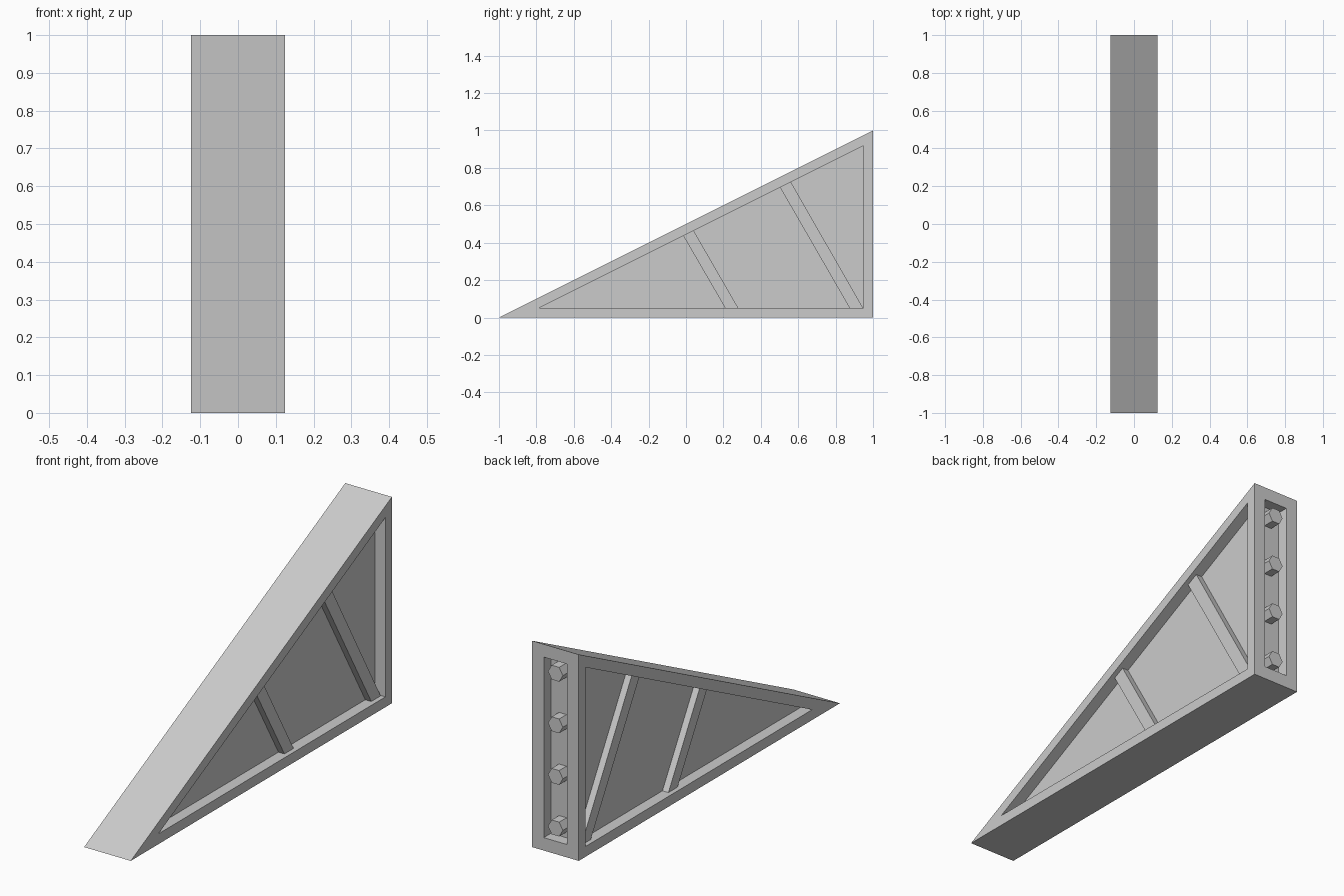
import bpy, bmesh, math
from mathutils import Vector

cube = bpy.data.objects.get("Cube")
if cube:
    bpy.data.objects.remove(cube, do_unlink=True)

HALF = 0.125      # half width of the wedge
RIM = 0.05        # side frame thickness
POCKET = 0.055    # side pocket depth
SLOT_RIM = 0.0625
SLOT = 0.056      # depth of the slot in the back

grey = bpy.data.materials.new("plain grey")
grey.use_nodes = True
colour = (0.6, 0.6, 0.6, 1)
grey.diffuse_color = colour
grey.node_tree.nodes["Principled BSDF"].inputs["Base Color"].default_value = colour


def prism(bm, profile, x0, x1):
    """Extrude a (y, z) outline from x0 to x1."""
    face = bm.faces.new([bm.verts.new((x0, y, z)) for y, z in profile])
    moved = bmesh.ops.extrude_face_region(bm, geom=[face], use_keep_orig=True)["geom"]
    verts = [v for v in moved if isinstance(v, bmesh.types.BMVert)]
    bmesh.ops.translate(bm, verts=verts, vec=(x1 - x0, 0, 0))
    bmesh.ops.recalc_face_normals(bm, faces=bm.faces[:])


def recess(bm, direction, rim, depth):
    """Inset the outer face pointing in a direction and sink it."""
    bm.normal_update()
    d = Vector(direction)
    face = max((f for f in bm.faces if f.normal.dot(d) > 0.99),
               key=lambda f: f.calc_center_median().dot(d))
    bmesh.ops.inset_individual(bm, faces=[face], thickness=rim, use_even_offset=True)
    floor = bmesh.ops.extrude_discrete_faces(bm, faces=[face])["faces"][0]
    bmesh.ops.translate(bm, verts=floor.verts[:], vec=-d * depth)


def finish(bm, name):
    mesh = bpy.data.meshes.new(name)
    bm.to_mesh(mesh)
    bm.free()
    mesh.materials.append(grey)
    obj = bpy.data.objects.new(name, mesh)
    bpy.context.collection.objects.link(obj)
    return obj


# Wedge body with a pocket in each side and a slot in the back
bm = bmesh.new()
prism(bm, [(-1, 0), (1, 0), (1, 1)], -HALF, HALF)
recess(bm, (1, 0, 0), RIM, POCKET)
recess(bm, (-1, 0, 0), RIM, POCKET)
recess(bm, (0, 1, 0), SLOT_RIM, SLOT)
finish(bm, "wedge_body")

# Slanted ribs standing on the pocket floors
ribs = {
    "middle_rib": [(0.21, RIM), (0.28, RIM), (0.04, 0.466), (-0.015, 0.438)],
    "rear_rib": [(0.875, RIM), (0.947, RIM), (0.56, 0.726), (0.502, 0.697)],
}
floor_x = HALF - POCKET
for name, outline in ribs.items():
    for side, sign in (("left", 1), ("right", -1)):
        bm = bmesh.new()
        prism(bm, outline, sign * (floor_x - 0.005), sign * (floor_x + 0.032))
        finish(bm, f"{side}_{name}")

# Row of hexagonal bolts in the back slot
for i in range(4):
    bpy.ops.mesh.primitive_cylinder_add(
        vertices=6, radius=0.04, depth=SLOT + 0.005,
        location=(0, 1 - (SLOT + 0.005) / 2, 0.125 + 0.25 * i),
        rotation=(math.pi / 2, math.pi / 6, 0))
    bolt = bpy.context.object
    bolt.name = f"bolt_{i + 1}"
    bolt.data.materials.append(grey)
